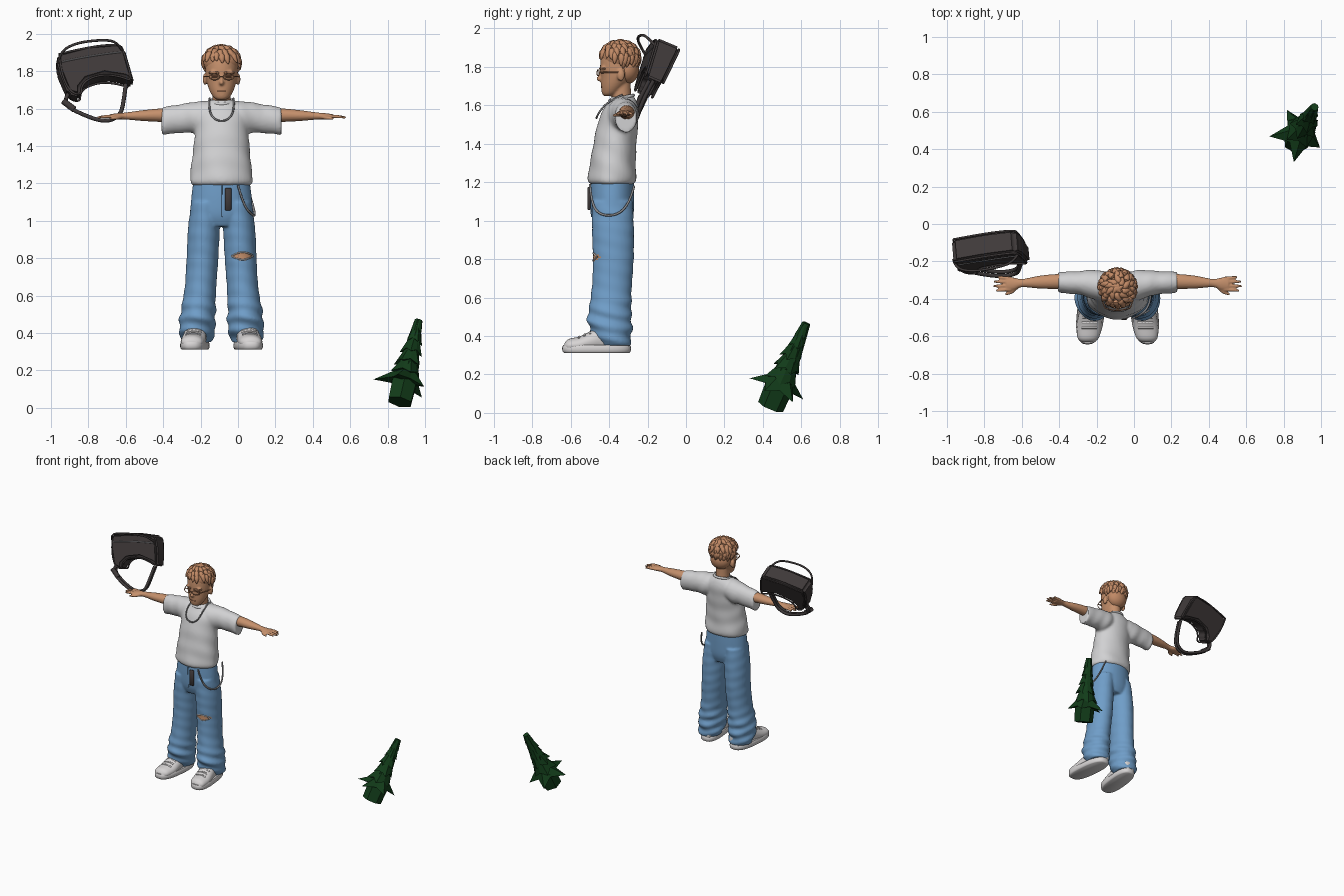
import bpy, bmesh, math, random
from math import sin, cos, pi
from mathutils import Vector, Matrix

random.seed(4)
if bpy.data.objects.get("Cube"):
    bpy.data.objects.remove(bpy.data.objects["Cube"])
CX = -0.088  # centre line of the figure


def material(name, *rgb):
    m = bpy.data.materials.new(name)
    m.use_nodes = True
    m.diffuse_color = (*rgb, 1)
    m.node_tree.nodes["Principled BSDF"].inputs["Base Color"].default_value = (*rgb, 1)
    return m


SKIN = material("skin", .56, .28, .15)
HAIR = material("hair", .53, .25, .13)
SHIRT = material("shirt_white", .64, .64, .65)
DENIM = material("denim_blue", .16, .34, .58)
SHOE = material("shoe_white", .68, .66, .66)
BAG = material("bag_charcoal", .05, .042, .042)
METAL = material("metal_grey", .25, .25, .26)
BROWN = material("brown", .22, .09, .045)
GREEN = material("dark_green", .006, .045, .01)


def finish(name, bm, mat, voxel=0, smooth=True, relax=3):
    """Turn a bmesh into an object, optionally fused into one skin."""
    bmesh.ops.recalc_face_normals(bm, faces=bm.faces)
    me = bpy.data.meshes.new(name)
    bm.to_mesh(me)
    bm.free()
    ob = bpy.data.objects.new(name, me)
    bpy.context.collection.objects.link(ob)
    if voxel:
        r = ob.modifiers.new("fuse", 'REMESH')
        r.mode, r.voxel_size = 'VOXEL', voxel
        s = ob.modifiers.new("relax", 'SMOOTH')
        s.factor, s.iterations = .5, relax
        dg = bpy.context.evaluated_depsgraph_get()
        me = bpy.data.meshes.new_from_object(ob.evaluated_get(dg))
        ob.modifiers.clear()
        ob.data = me
    me.materials.clear()
    me.materials.append(mat)
    if smooth:
        me.shade_smooth()
        me.set_sharp_from_angle(angle=math.radians(50))
    return ob


def loft(bm, axis, rings, n=28, sub=5, fold=None, power=1):
    """Skin ellipses (position, centre a, centre b, radius a, radius b) along an axis."""
    R = [Vector(r) for r in rings]
    P = [R[0]] + R + [R[-1]]
    rows = []
    for i in range(1, len(P) - 2):
        for k in range(sub + (i == len(P) - 3)):
            t = k / sub
            a, b, c, d = P[i - 1:i + 3]
            rows.append(b + (c - a) * (t / 2) + (a * 2 - b * 5 + c * 4 - d) * (t * t / 2)
                        + (b * 3 - a - c * 3 + d) * (t ** 3 / 2))
    prev = None
    for r in rows:
        ring = []
        for j in range(n):
            u = 2 * pi * j / n
            f = 1 + (fold(r[0], u) if fold else 0)
            a = r[1] + r[3] * f * math.copysign(abs(cos(u)) ** power, cos(u))
            b = r[2] + r[4] * f * math.copysign(abs(sin(u)) ** power, sin(u))
            ring.append(bm.verts.new({'x': (r[0], a, b), 'y': (a, r[0], b), 'z': (a, b, r[0])}[axis]))
        if prev:
            for j in range(n):
                bm.faces.new((prev[j], prev[j - 1], ring[j - 1], ring[j]))
        else:
            bm.faces.new(ring)
        prev = ring
    bm.faces.new(prev)


def ball(bm, centre, size, rot=Matrix(), taper=0, seg=14):
    vs = bmesh.ops.create_uvsphere(bm, u_segments=seg, v_segments=seg // 2 + 1, radius=1)['verts']
    for v in vs:
        k = 1 - taper * v.co.z
        v.co = Vector((v.co.x * k * size[0], v.co.y * k * size[1], v.co.z * size[2]))
        v.co = rot @ v.co + Vector(centre)


def tube(name, pts, r, mat, cyclic=False):
    cu = bpy.data.curves.new(name, 'CURVE')
    cu.dimensions, cu.bevel_depth, cu.bevel_resolution, cu.use_fill_caps = '3D', r, 2, True
    sp = cu.splines.new('NURBS')
    sp.points.add(len(pts) - 1)
    for p, q in zip(sp.points, pts):
        p.co = (*q, 1)
    sp.order_u, sp.use_endpoint_u, sp.use_cyclic_u, sp.resolution_u = 3, True, cyclic, 6
    tmp = bpy.data.objects.new(name + "_path", cu)
    bpy.context.collection.objects.link(tmp)
    me = bpy.data.meshes.new_from_object(tmp.evaluated_get(bpy.context.evaluated_depsgraph_get()))
    bpy.data.objects.remove(tmp)
    bm = bmesh.new()
    bm.from_mesh(me)
    return finish(name, bm, mat)


def mirrored(s, rings):
    return [(CX + s * r[0], *r[1:]) for r in rings]


# Head with neck, nose and ears
bm = bmesh.new()
loft(bm, 'z', [(z, CX, y, a, b) for z, y, a, b in (
    (1.648, -.405, .025, .022), (1.662, -.395, .045, .042), (1.70, -.378, .066, .064), (1.75, -.36, .081, .083),
    (1.80, -.355, .086, .092), (1.86, -.35, .086, .09), (1.90, -.35, .07, .07), (1.92, -.35, .03, .03))])
loft(bm, 'z', [(1.56, CX, -.33, .06, .055), (1.64, CX, -.335, .05, .05), (1.74, CX, -.34, .05, .052)])
ball(bm, (CX, -.447, 1.738), (.013, .02, .014))
ball(bm, (CX, -.441, 1.757), (.008, .012, .028))
ball(bm, (CX, -.43, 1.693), (.024, .012, .011))
for s in (-1, 1):
    ball(bm, (CX + s * .088, -.338, 1.757), (.013, .02, .032))
    ball(bm, (CX + s * .036, -.43, 1.795), (.03, .014, .01))
finish("head", bm, SKIN, .006)

# Facial details
tube("mouth", [(CX + x, -.443 + abs(x) * .3, 1.694) for x in (-.024, 0, .024)], .003, BROWN)
for s, side in ((-1, "right"), (1, "left")):
    tube(side + "_eyebrow", [(CX + s * x, -.449 + x * x * 6, z) for x, z in ((.014, 1.79), (.04, 1.797), (.066, 1.79))],
         .005, HAIR)
    tube(side + "_eye", [(CX + s * x, -.443 + x * x * 6, 1.771) for x in (.022, .037, .052)], .005, BROWN)
    rim = [(CX + s * (.038 + .028 * cos(a)), -.457 + .006 * cos(a), 1.769 + .016 * sin(a))
           for a in (2 * pi * k / 12 for k in range(12))]
    tube(side + "_glasses_rim", rim, .003, HAIR, True)
    tube(side + "_glasses_temple", [(CX + s * x, y, 1.772) for x, y in ((.066, -.451), (.087, -.41), (.092, -.34))],
         .003, HAIR)
tube("glasses_bridge", [(CX - .011, -.462, 1.771), (CX + .011, -.462, 1.771)], .003, HAIR)

# Hair: cap plus tufts that fan out from the crown
bm = bmesh.new()
ball(bm, (CX, -.343, 1.85), (.098, .098, .078), seg=28)
ball(bm, (CX, -.308, 1.785), (.08, .064, .075), seg=24)
for row, (theta, count) in enumerate(((8, 5), (30, 10), (52, 15), (74, 19), (94, 20), (112, 18))):
    for k in range(count):
        phi = 2 * pi * (k + .5 * (row % 2)) / count + random.uniform(-.1, .1)
        front = -sin(phi)
        if theta > 80 and front > (.35 if theta < 100 else -.1):
            continue
        th = math.radians(theta + random.uniform(-6, 6))
        n = Vector((sin(th) * cos(phi), sin(th) * sin(phi), cos(th)))
        down = Vector((cos(th) * cos(phi + .5), cos(th) * sin(phi + .5), -sin(th)))
        rot = (down + n * .25).to_track_quat('Z', 'Y').to_matrix()
        c = Vector((CX + n.x * .096, -.343 + n.y * .098, 1.85 + n.z * .08))
        ball(bm, c, (.017, .015, random.uniform(.026, .036)), rot, .55, 8)
finish("hair", bm, HAIR)

# T-shirt: torso and sleeves fused
bm = bmesh.new()
loft(bm, 'z', [(z, CX, y, a, b) for z, y, a, b in (
    (1.19, -.383, .155, .114), (1.215, -.383, .167, .126), (1.30, -.38, .16, .119), (1.40, -.37, .149, .112),
    (1.50, -.355, .142, .106), (1.57, -.34, .142, .094), (1.615, -.33, .11, .076), (1.645, -.33, .066, .06))],
     40, fold=lambda z, u: .022 * max(0, 1.5 - z) * 3 * sin(5 * u + z * 18) + .012 * sin(z * 55 + 3 * sin(u)))
for s in (-1, 1):
    loft(bm, 'x', mirrored(s, ((.05, -.335, 1.56, .075, .075), (.12, -.325, 1.553, .08, .086),
                               (.2, -.315, 1.548, .064, .078), (.32, -.312, 1.533, .056, .074))),
         fold=lambda x, u: .025 * sin(x * 70 + 2 * sin(u)))
finish("shirt", bm, SHIRT, .01)
tube("collar", [(CX + .062 * cos(a), -.335 + .062 * sin(a), 1.638 + .014 * sin(a))
                for a in (2 * pi * k / 16 for k in range(16))], .009, SHIRT, True)
tube("necklace", [(CX + x, y, z) for x, y, z in (
    (-.064, -.33, 1.655), (-.068, -.405, 1.62), (-.058, -.452, 1.565), (-.025, -.466, 1.534), (.025, -.466, 1.534),
    (.058, -.452, 1.565), (.068, -.405, 1.62), (.064, -.33, 1.655))], .005, METAL)

# Arms, palms and fingers
for s, side in ((-1, "right"), (1, "left")):
    bm = bmesh.new()
    loft(bm, 'x', mirrored(s, (
        (.22, -.31, 1.562, .042, .042), (.33, -.308, 1.564, .04, .036), (.42, -.311, 1.562, .034, .029),
        (.51, -.316, 1.56, .022, .019), (.555, -.32, 1.558, .034, .017), (.595, -.32, 1.557, .036, .013))), 20)
    for i, tip in enumerate((.65, .665, .662, .64)):
        y = -.35 + i * .02
        loft(bm, 'x', mirrored(s, ((.57, y, 1.558, .009, .01), (.62, y - .003 + i * .002, 1.557, .009, .009),
                                   (tip, y - .006 + i * .004, 1.552, .006, .006))), 10)
    loft(bm, 'x', mirrored(s, ((.525, -.325, 1.556, .013, .012), (.56, -.358, 1.55, .013, .01),
                               (.6, -.376, 1.547, .007, .007))), 10)
    finish(side + "_arm", bm, SKIN, .005, relax=2)

# Jeans: hips and two baggy legs with bunched cuffs, torn at one knee
bm = bmesh.new()
loft(bm, 'z', [(1.215, CX, -.383, .15, .112), (1.12, CX, -.384, .162, .114), (1.03, CX, -.383, .165, .11),
               (.97, CX, -.382, .14, .09)], 36)


def leg_fold(z, u):
    bunch = min(1, max(.18, (.66 - z) * 6))
    return bunch * (.055 * sin(z * 85 + 2.2 * sin(u + .5)) + .025 * sin(z * 50 + 3 * u))


for s in (-1, 1):
    loft(bm, 'z', [(z, CX + s * x, y, a, b) for z, x, y, a, b in (
        (1.10, .082, -.384, .08, .106), (.95, .095, -.38, .085, .109), (.80, .102, -.378, .085, .106),
        (.65, .112, -.386, .084, .104), (.55, .122, -.394, .09, .11), (.47, .128, -.396, .096, .115),
        (.40, .131, -.386, .094, .102), (.35, .133, -.372, .08, .082))], 36, 9, leg_fold)
jeans = finish("jeans", bm, DENIM, .009, relax=2)
jeans.data.materials.append(SKIN)
for p in jeans.data.polygons:
    c = p.center
    if c.y < -.42 and (abs(c.x - .025) / .058) ** 1.4 + (abs(c.z - .812) / .024) ** 1.4 < 1:
        p.material_index = 1
for k, z in enumerate((.792, .832)):
    tube(f"torn_thread_{k + 1}", [(-.035, -.466, .81), (.0, -.484, z), (.05, -.484, z), (.082, -.462, .812)], .004, SHIRT)
tube("fly_seam", [(CX, -.497, 1.19), (CX, -.498, 1.1), (CX, -.49, 1.02)], .004, DENIM)
bm = bmesh.new()
bmesh.ops.create_cube(bm, size=1, matrix=Matrix.Translation((-.053, -.504, 1.115)) @ Matrix.Diagonal((.034, .016, .12, 1)))
bmesh.ops.bevel(bm, geom=bm.edges[:], offset=.004, segments=1, affect='EDGES')
finish("belt_strap", bm, BAG)
tube("hip_chain", [(0, -.5, 1.19), (.03, -.492, 1.08), (.082, -.44, 1.025), (.092, -.35, 1.03), (.075, -.29, 1.1),
                   (.05, -.27, 1.18)], .006, METAL)

# Chunky shoes: upper, sole and laces
for s, side in ((-1, "right"), (1, "left")):
    ox = CX + s * .142
    toe = lambda y: ox + s * .1 * (-.46 - y)
    bm = bmesh.new()
    loft(bm, 'y', [(y, toe(y), z, a, b) for y, z, a, b in (
        (-.632, .345, .03, .018), (-.61, .35, .056, .034), (-.55, .355, .067, .044), (-.49, .37, .064, .058),
        (-.43, .385, .058, .075), (-.35, .39, .056, .08), (-.305, .38, .045, .06), (-.292, .37, .025, .04))], 24)
    for v in bm.verts:
        v.co.z = max(v.co.z, .325)
    finish(side + "_shoe_upper", bm, SHOE)
    bm = bmesh.new()
    loft(bm, 'z', [(.311, ox, -.465, .066, .168), (.32, ox, -.465, .073, .177), (.34, ox, -.465, .074, .179),
                   (.352, ox, -.465, .069, .174)], 36, 2, power=.75)
    for v in bm.verts:
        v.co.x += s * .1 * (-.46 - v.co.y)
    finish(side + "_shoe_sole", bm, SHOE)
    for k in range(4):
        y = -.555 + k * .028
        tube(f"{side}_lace_{k + 1}", [(toe(y) + x, y, .405 + k * .011 - abs(x) * .45) for x in (-.04, 0, .04)], .006, SHOE)

# Backpack: arched outline extruded along its own tilted axes
U = Vector((.97, .15, .16)).normalized()
V = Vector((-.06, .38, .92))
V = (V - U * V.dot(U)).normalized()
W = U.cross(V)  # towards the front
TOP = Vector((-.80, -.112, 1.905))
outline = [(-.175, -.005), (0, .008), (.165, -.005), (.186, -.04), (.2, -.235), (.15, -.2), (.05, -.165),
           (-.05, -.178), (-.092, -.215), (-.1, -.265), (-.165, -.235), (-.19, -.09)]


def bag_point(u, v, w):
    return TOP + U * u + V * v + W * (w * (1 + v * 1.1))


bm = bmesh.new()
face = bm.faces.new([bm.verts.new(bag_point(u, v, -.07)) for u, v in outline])
ext = bmesh.ops.extrude_face_region(bm, geom=[face])['geom']
for v, (a, b) in zip([g for g in ext if isinstance(g, bmesh.types.BMVert)], outline):
    v.co += W * (.14 * (1 + (v.co - TOP).dot(V) * 1.1))
bmesh.ops.bevel(bm, geom=bm.edges[:], offset=.018, segments=3, affect='EDGES', clamp_overlap=True)
finish("backpack_body", bm, BAG)
for w, end in ((.066, "front"), (-.066, "back")):
    tube(f"backpack_{end}_piping", [bag_point(u * .95, v * .95 - .008, w) for u, v in outline], .006, BAG, True)
tube("backpack_zip", [bag_point(u, v, .071) for u, v in ((-.16, -.06), (0, -.05), (.16, -.06))], .004, METAL)
tube("backpack_handle", [(-.965, -.19, 1.83), (-.955, -.235, 1.9), (-.87, -.255, 1.95), (-.74, -.235, 1.967),
                         (-.645, -.205, 1.96), (-.62, -.16, 1.91)], .007, BAG)
for k, d in enumerate((0, .022)):
    tube(f"backpack_strap_{k + 1}", [(-.9, -.21 + d, 1.69), (-.945, -.235 + d, 1.63), (-.84, -.265 + d, 1.57),
         (-.71, -.282 + d, 1.525), (-.63, -.268 + d, 1.56), (-.61, -.24 + d, 1.64), (-.60, -.19 + d, 1.73)], .011, BAG)
tube("strap_buckle", [(-.935, -.235, 1.64), (-.875, -.25, 1.595)], .017, BAG)

# Leaning low-poly fir tree: stump, core and jagged star tiers
bm = bmesh.new()
for h0, h1, r0, r1 in ((0, .13, .07, .075), (.1, .485, .07, .022)):
    bmesh.ops.create_cone(bm, cap_ends=True, segments=6, radius1=r0, radius2=r1, depth=h1 - h0,
                          matrix=Matrix.Translation((0, 0, (h0 + h1) / 2)))
for t, (h, spike, inner) in enumerate(((.115, .165, .08), (.17, .098, .07), (.235, .083, .058),
                                       (.30, .066, .047), (.37, .05, .036), (.43, .036, .028))):
    low, high = [], []
    for k in range(10):
        a = math.radians(185 + 36 * k + 28 * t)
        r = inner if k % 2 else spike * (1, .98, .78, .85, .95)[k // 2]
        low.append(bm.verts.new((r * cos(a), r * sin(a), h - (0 if k % 2 else .025))))
        high.append(bm.verts.new((inner * .75 * cos(a), inner * .75 * sin(a), h + .055)))
    hub = bm.verts.new((0, 0, h))
    for k in range(10):
        bm.faces.new((low[k - 1], low[k], high[k], high[k - 1]))
        bm.faces.new((low[k], low[k - 1], hub))
    bm.faces.new(high)
base, tip = Vector((.865, .44, .031)), Vector((.965, .625, .465))
lean = Vector((0, 0, 1)).rotation_difference(tip - base).to_matrix().to_4x4()
bm.transform(Matrix.Translation(base) @ lean)
finish("fir_tree", bm, GREEN, smooth=False)
